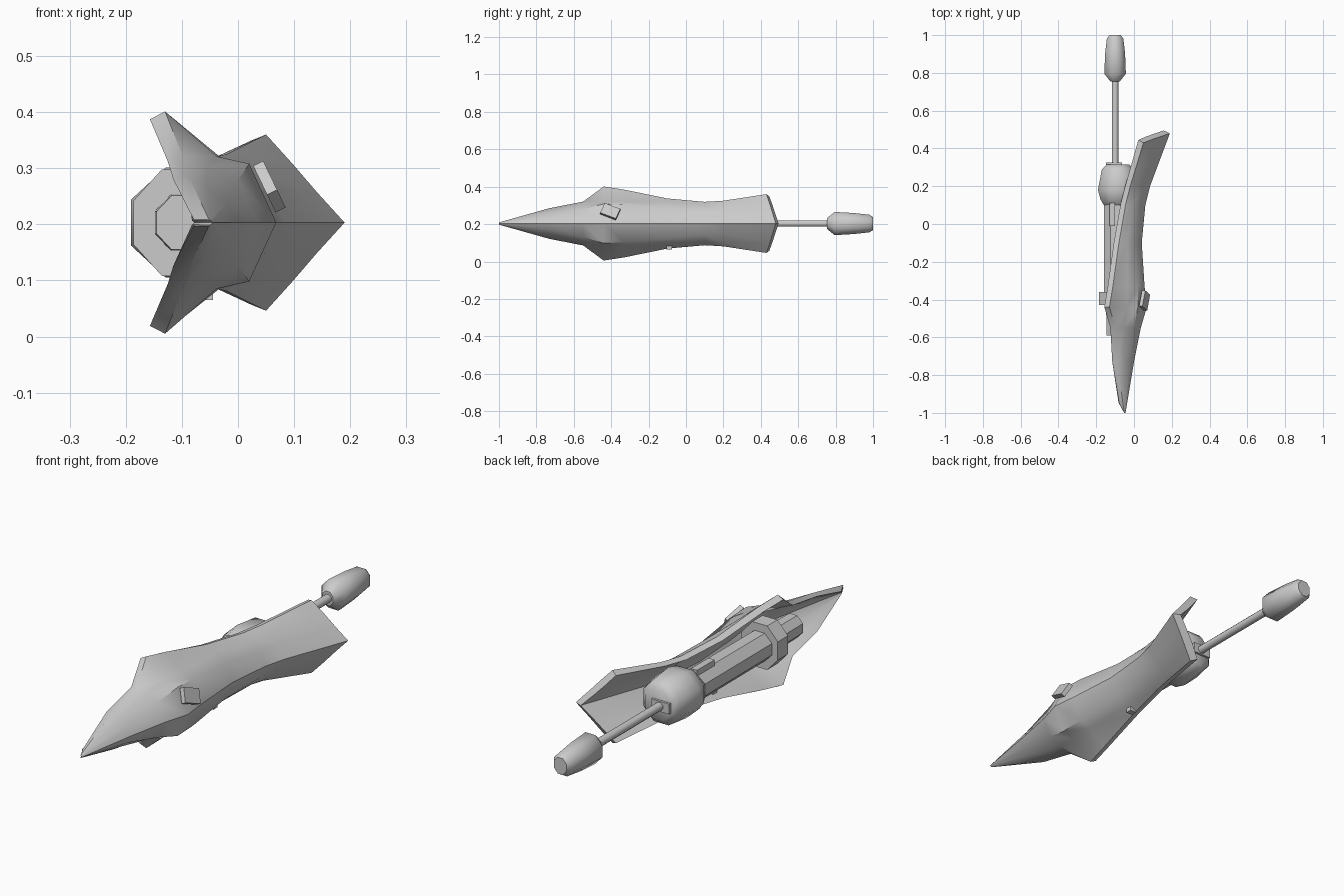
import bpy, bmesh, math

if "Cube" in bpy.data.objects:
    bpy.data.objects.remove(bpy.data.objects["Cube"])

ZC = 0.203          # height of the mirror plane
AX = -0.10          # x of the barrel and rod axis

grey = bpy.data.materials.new("light grey")
grey.diffuse_color = (0.6, 0.6, 0.6, 1)
grey.use_nodes = True
grey.node_tree.nodes["Principled BSDF"].inputs["Base Color"].default_value = grey.diffuse_color


def loft(name, rings, angle=35):
    """Skin closed rings of equal, even point count and cap both ends with quads."""
    bm = bmesh.new()
    vs = [[bm.verts.new(p) for p in r] for r in rings]
    n = len(rings[0])
    for a, b in zip(vs, vs[1:]):
        for i in range(n):
            j = (i + 1) % n
            bm.faces.new((a[i], a[j], b[j], b[i]))
    for r in (vs[0], vs[-1]):
        for i in range(n // 2 - 1):
            bm.faces.new((r[i], r[i + 1], r[n - 2 - i], r[n - 1 - i]))
    bmesh.ops.recalc_face_normals(bm, faces=bm.faces)
    me = bpy.data.meshes.new(name)
    bm.to_mesh(me)
    bm.free()
    me.materials.append(grey)
    ob = bpy.data.objects.new(name, me)
    bpy.context.collection.objects.link(ob)
    bpy.ops.object.select_all(action='DESELECT')
    bpy.context.view_layer.objects.active = ob
    ob.select_set(True)
    bpy.ops.object.shade_smooth_by_angle(angle=math.radians(angle))
    return ob


def turned(name, stations, x=AX, sides=8, angle=35):
    """Polygonal body along y from (y, half width, half height)."""
    k = 1 / math.cos(math.pi / sides)
    return loft(name, [[(x + rx * k * math.cos(math.tau * (i + .5) / sides), y,
                         ZC + rz * k * math.sin(math.tau * (i + .5) / sides))
                        for i in range(sides)] for y, rx, rz in stations], angle)


def box(name, c, s, ry=0.0, rx=0.0):
    sq = ((-1, -1), (1, -1), (1, 1), (-1, 1))
    ob = loft(name, [[(a * s[0] / 2, t * s[1] / 2, b * s[2] / 2) for a, b in sq]
                     for t in (-1, 1)])
    ob.location = c
    ob.rotation_euler = (rx, ry, 0)
    return ob


# Curved armour shell: y, then edge, outer rib, inner rib as (x, half height), ridge x
stations = [
    (-1.00, (-.052, .006), (-.049, .004), (-.047, .002), -.045),
    (-0.73, (-.088, .082), (-.055, .062), (-.020, .035), 0.000),
    (-0.55, (-.098, .117), (-.055, .100), (0.000, .075), 0.036),
    (-0.44, (-.130, .198), (-.038, .118), (0.020, .105), 0.068),
    (-0.33, (-.112, .181), (-.032, .117), (0.020, .100), 0.056),
    (-0.10, (-.080, .134), (-.035, .115), (0.008, .078), 0.041),
    (0.10, (-.045, .116), (-.008, .098), (0.032, .058), 0.060),
    (0.20, (-.020, .122), (0.006, .102), (0.050, .055), 0.085),
    (0.43, (0.050, .157), (0.097, .105), (0.140, .055), 0.190),
]
rings = []
for k, (y, e, m2, m1, r) in enumerate(stations):
    last, first = k == len(stations) - 1, k == 0
    half = [(*e, 0), (*m2, .018), (*m1, .033), (r, 0, .05)]
    pts = [(x, y + (d if last else 0), h) for x, h, d in half]
    pts += [(x, yy, -h) for x, yy, h in reversed(pts[:-1])]
    dy = .055 if first else .015 if last else 0
    outer = [(x, yy, ZC + h) for x, yy, h in pts]
    inner = [(x - (.027 if i in (0, 6) else .033), yy + dy, ZC + h * .93)
             for i, (x, yy, h) in enumerate(pts)]
    rings.append(outer + inner[::-1])
loft("armour_shell", rings, 40)

# Thin sight plate on the shoulder
box("shoulder_plate", (.056, -.405, .267), (.02, .09, .062), ry=-.45, rx=-.4)

# Barrel, muzzle and collar
turned("muzzle", [(-.59, .045, .048), (-.42, .048, .05)])
turned("barrel", [(-.43, .058, .06), (.12, .06, .062)])
turned("barrel_collar", [(-.43, .086, .095), (-.36, .086, .095)])
box("barrel_rail", (-.115, .05, .272), (.03, .12, .025))

# Rounded rear housing
turned("rear_housing", [(.10, .075, .065), (.13, .092, .088), (.18, .106, .098),
                        (.29, .085, .09), (.315, .06, .065)], x=-.085, angle=50)
box("rod_bracket", (-.105, .315, ZC), (.085, .02, .045))

# Small knob under the body
box("under_knob", (-.06, -.09, .085), (.03, .028, .04))

# Rear rod with its tapered end grip
turned("rear_rod", [(.30, .017, .017), (.78, .017, .017)], angle=50)
turned("end_grip", [(.755, .025, .03), (.795, .057, .062), (.90, .053, .056),
                    (.98, .044, .047), (1.0, .03, .035)], angle=50)
